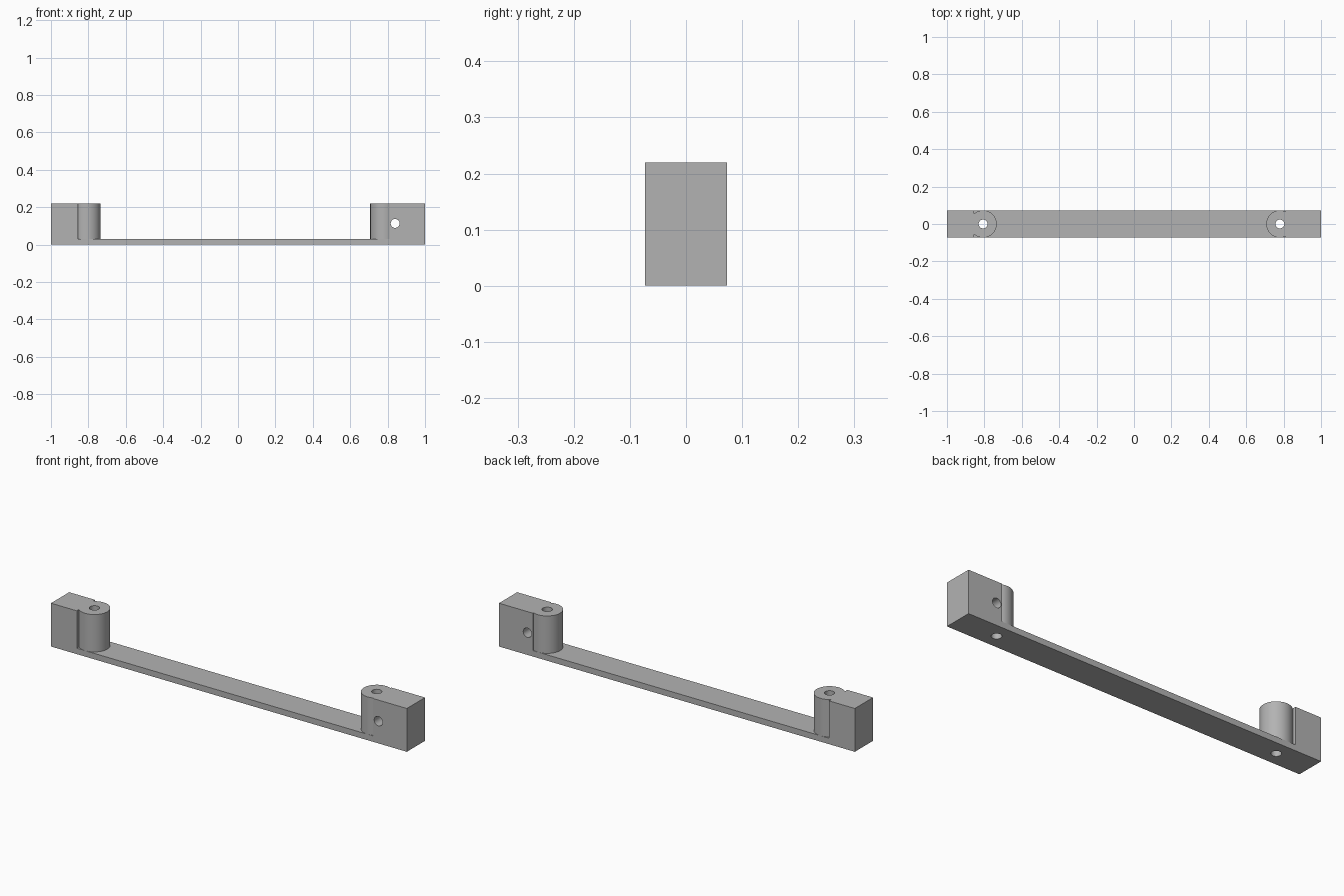
import bpy, bmesh, math

if "Cube" in bpy.data.objects:
    bpy.data.objects.remove(bpy.data.objects["Cube"])

HALF = 0.073      # half depth of the bar, also the post radius
BASE, TOP = 0.03, 0.22
HOLE = 0.024

grey = bpy.data.materials.new("grey")
grey.diffuse_color = (0.45, 0.45, 0.45, 1)
grey.use_nodes = True
grey.node_tree.nodes["Principled BSDF"].inputs["Base Color"].default_value = grey.diffuse_color


def prism(name, outline, z0, z1):
    """Extrude a counter-clockwise outline from z0 to z1."""
    bm = bmesh.new()
    face = bm.faces.new([bm.verts.new((x, y, z0)) for x, y in outline])
    top = bmesh.ops.extrude_face_region(bm, geom=[face])["geom"]
    bmesh.ops.translate(bm, vec=(0, 0, z1 - z0),
                        verts=[v for v in top if isinstance(v, bmesh.types.BMVert)])
    bmesh.ops.recalc_face_normals(bm, faces=bm.faces)
    mesh = bpy.data.meshes.new(name)
    bm.to_mesh(mesh)
    bm.free()
    obj = bpy.data.objects.new(name, mesh)
    obj.data.materials.append(grey)
    bpy.context.collection.objects.link(obj)
    return obj


def post_outline(side, centre, wall):
    """End block with a notch beside the round post, pointing inward."""
    a = math.acos((wall - centre) / HALF)       # angle where arc meets wall
    arc = [(centre + HALF * math.cos(a + (math.pi - a) * i / 24),
            HALF * math.sin(a + (math.pi - a) * i / 24)) for i in range(25)]
    arc += [(x, -y) for x, y in reversed(arc[:-1])]
    pts = [(1, HALF), (wall, HALF)] + arc + [(wall, -HALF), (1, -HALF)]
    return [(side * x, y) for x, y in pts]


def combine(target, other, operation):
    mod = target.modifiers.new(operation.lower(), 'BOOLEAN')
    mod.object, mod.operation, mod.solver = other, operation, 'EXACT'
    bpy.context.view_layer.objects.active = target
    bpy.ops.object.modifier_apply(modifier=mod.name)
    bpy.data.objects.remove(other)


def drill(target, location, rotation=(0, 0, 0)):
    circle = [(HOLE * math.cos(math.tau * i / 16), HOLE * math.sin(math.tau * i / 16))
              for i in range(16)]
    cutter = prism("hole_cutter", circle, -0.4, 0.4)
    cutter.location, cutter.rotation_euler = location, rotation
    cutter.hide_render = True
    combine(target, cutter, 'DIFFERENCE')


# thin bar with an end post at each side
handle = prism("bracket_bar", [(-1, -HALF), (1, -HALF), (1, HALF), (-1, HALF)], 0, BASE)
for side, centre, wall in ((-1, 0.807, 0.855), (1, 0.78, 0.81)):
    combine(handle, prism("end_post", post_outline(side, centre, wall), BASE, TOP), 'UNION')

# vertical screw holes and the cross hole in the right block
for x in (-0.807, 0.78):
    drill(handle, (x, 0, 0.1))
drill(handle, (0.84, 0, 0.113), (math.pi / 2, 0, 0))

handle.select_set(True)
bpy.context.view_layer.objects.active = handle
bpy.ops.object.shade_smooth_by_angle(angle=math.radians(30))
